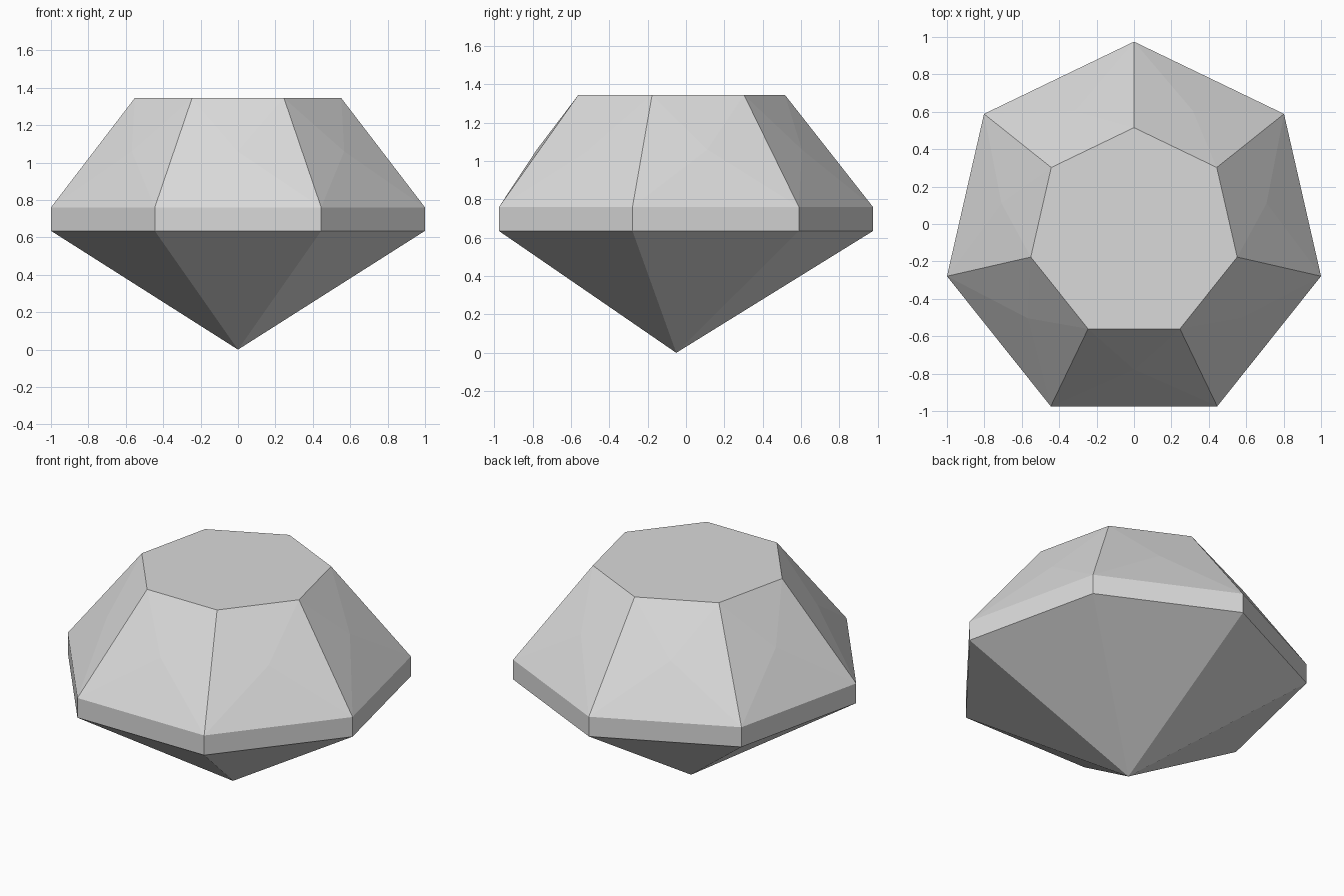
import bpy, bmesh, math

if "Cube" in bpy.data.objects:
    bpy.data.objects.remove(bpy.data.objects["Cube"])

SIDES = 7
CENTRE_Y = -0.0508
# (radius, height) rings from the lower girdle up to the table
RINGS = [(1.0257, 0.635), (1.0257, 0.76), (0.566, 1.345)]
BULGE = 0.012

bm = bmesh.new()


def ring(radius, z):
    pts = []
    for i in range(SIDES):
        a = math.pi / 2 + 2 * math.pi * i / SIDES
        pts.append(bm.verts.new((radius * math.cos(a), CENTRE_Y + radius * math.sin(a), z)))
    return pts


def band(low, high):
    return [bm.faces.new((low[i], low[(i + 1) % SIDES], high[(i + 1) % SIDES], high[i]))
            for i in range(SIDES)]


girdle_low, girdle_high, table = [ring(r, z) for r, z in RINGS]

# Pavilion: flat triangles down to the point
tip = bm.verts.new((0, CENTRE_Y, 0))
for i in range(SIDES):
    bm.faces.new((tip, girdle_low[(i + 1) % SIDES], girdle_low[i]))

# Girdle, crown and table
band(girdle_low, girdle_high)
crown = band(girdle_high, table)
bm.faces.new(table)
bm.normal_update()

# Crown facets swell very slightly at their middles
bmesh.ops.poke(bm, faces=crown, offset=BULGE, center_mode='MEAN')
bmesh.ops.recalc_face_normals(bm, faces=bm.faces)

mesh = bpy.data.meshes.new("cut_gem")
bm.to_mesh(mesh)
bm.free()

grey = bpy.data.materials.new("light grey")
grey.diffuse_color = (0.7, 0.7, 0.7, 1)
grey.use_nodes = True
grey.node_tree.nodes["Principled BSDF"].inputs["Base Color"].default_value = grey.diffuse_color
mesh.materials.append(grey)

gem = bpy.data.objects.new("cut_gem", mesh)
bpy.context.collection.objects.link(gem)
